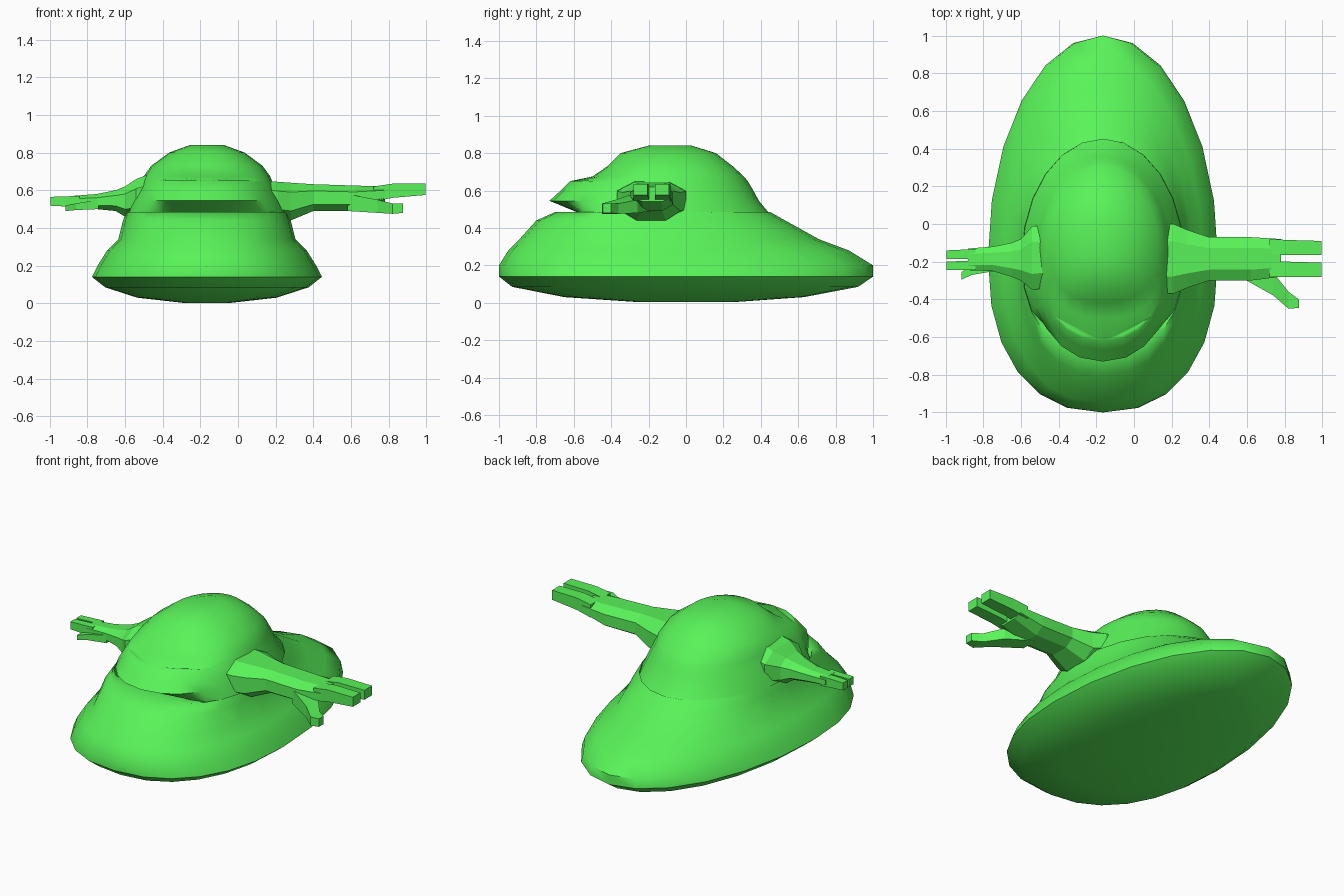
import bpy, bmesh, math
from mathutils import Vector

CX = -0.165  # body centre line
green = bpy.data.materials.new("green")
green.diffuse_color = (0.1, 0.9, 0.1, 1)


def make(name, bm):
    bmesh.ops.recalc_face_normals(bm, faces=bm.faces)
    me = bpy.data.meshes.new(name)
    bm.to_mesh(me)
    bm.free()
    ob = bpy.data.objects.new(name, me)
    bpy.context.collection.objects.link(ob)
    me.materials.append(green)
    return ob


def skin(bm, rings):
    """Bridge rings of points and cap both ends."""
    vs = [[bm.verts.new(p) for p in r] for r in rings]
    n = len(vs[0])
    for a, b in zip(vs, vs[1:]):
        for i in range(n):
            bm.faces.new((a[i], a[(i + 1) % n], b[(i + 1) % n], b[i]))
    bm.faces.new(vs[0])
    bm.faces.new(vs[-1])


def spow(v, e):
    return math.copysign(abs(v) ** e, v)


# Body levels: z, front y, back y, half width, widest y, recess at front middle
levels = [
    (0.003, -0.25, 0.25, 0.13, -0.05, 0),
    (0.03, -0.65, 0.63, 0.37, -0.10, 0),
    (0.085, -0.93, 0.92, 0.54, -0.15, 0),
    (0.14, -1.00, 1.00, 0.61, -0.18, 0),
    (0.20, -1.00, 1.00, 0.58, -0.18, 0),
    (0.28, -0.95, 0.87, 0.53, -0.18, 0),
    (0.34, -0.89, 0.71, 0.47, -0.18, 0),
    (0.44, -0.80, 0.53, 0.445, -0.18, 0),
    (0.485, -0.70, 0.45, 0.43, -0.18, 0),
    (0.472, -0.69, 0.45, 0.428, -0.18, 0.14),
    (0.545, -0.67, 0.39, 0.40, -0.17, -0.06),
    (0.60, -0.65, 0.36, 0.37, -0.15, -0.02),
    (0.65, -0.61, 0.33, 0.345, -0.14, -0.01),
    (0.675, -0.56, 0.31, 0.335, -0.13, 0.06),
    (0.73, -0.45, 0.25, 0.295, -0.11, 0.03),
    (0.80, -0.35, 0.16, 0.20, -0.10, 0),
    (0.84, -0.20, 0.03, 0.09, -0.09, 0),
]


def body_ring(z, yf, yb, hw, yc, rec, n=24):
    pts = []
    for i in range(n):
        a = 2 * math.pi * i / n
        s, c = math.sin(a), math.cos(a)
        e = 2 / 2.3 if c < 0 else 1
        dx = hw * spow(s, e)
        y = yc + spow(c, e) * ((yc - yf) if c < 0 else (yb - yc))
        if c < 0:
            y += rec * max(0, 1 - (dx / 0.36) ** 2)
        pts.append((CX + dx, y, z))
    return pts


bm = bmesh.new()
skin(bm, [body_ring(*l) for l in levels])
body = make("body", bm)

# Slanted eye sockets cut into the face
for side in (-1, 1):
    bm = bmesh.new()
    pts = [(0.004, -0.62, 0.65), (0.23, -0.40, 0.735), (0.28, -0.48, 0.65), (0.22, -0.85, 0.73)]
    v = [bm.verts.new((CX + side * x, y, z)) for x, y, z in pts]
    for f in ((0, 1, 2), (0, 1, 3), (1, 2, 3), (0, 2, 3)):
        bm.faces.new([v[i] for i in f])
    cut = make("eye_cutter", bm)
    cut.hide_render = True
    cut.hide_viewport = True
    m = body.modifiers.new("eye", "BOOLEAN")
    m.operation = "DIFFERENCE"
    m.object = cut

bpy.context.view_layer.objects.active = body
body.select_set(True)
for m in list(body.modifiers):
    bpy.ops.object.modifier_apply(modifier=m.name)
bpy.ops.object.shade_smooth_by_angle(angle=math.radians(50))
for ob in [o for o in bpy.data.objects if o.name.startswith("eye_cutter")]:
    bpy.data.objects.remove(ob)


# Limbs: sections along x given as x, y0, y1, z0, z1; k is the corner bevel
def section(x, y0, y1, z0, z1, k):
    if k == 0:
        return [(x, y0, z0), (x, y1, z0), (x, y1, z1), (x, y0, z1)]
    dy, dz = (y1 - y0) * k, (z1 - z0) * k
    return [(x, y0 + dy, z0), (x, y1 - dy, z0), (x, y1, z0 + dz), (x, y1, z1 - dz),
            (x, y1 - dy, z1), (x, y0 + dy, z1), (x, y0, z1 - dz), (x, y0, z0 + dz)]


def limb(bm, secs, k=0):
    skin(bm, [section(*s, k) for s in secs])


# Long arm with two fingers and thumb
bm = bmesh.new()
limb(bm, [(0.12, -0.37, 0.0, 0.46, 0.65), (0.21, -0.37, 0.0, 0.45, 0.645),
          (0.28, -0.34, -0.03, 0.44, 0.64), (0.40, -0.30, -0.07, 0.49, 0.632),
          (0.62, -0.30, -0.07, 0.49, 0.625), (0.78, -0.28, -0.08, 0.54, 0.62)], 0.25)
for y in (-0.28, -0.165):
    limb(bm, [(0.72, y, y + 0.085, 0.54, 0.62), (0.82, y, y + 0.08, 0.56, 0.635),
              (0.995, y, y + 0.075, 0.575, 0.635)])
limb(bm, [(0.58, -0.29, -0.18, 0.49, 0.58), (0.74, -0.38, -0.26, 0.48, 0.55),
          (0.82, -0.45, -0.36, 0.475, 0.53), (0.875, -0.445, -0.40, 0.48, 0.53)])
make("long_arm", bm)

# Short arm
bm = bmesh.new()
limb(bm, [(-0.47, -0.34, -0.01, 0.46, 0.685), (-0.54, -0.35, -0.01, 0.455, 0.66),
          (-0.60, -0.30, -0.08, 0.46, 0.62), (-0.65, -0.28, -0.10, 0.49, 0.60),
          (-0.75, -0.25, -0.12, 0.50, 0.58), (-0.88, -0.245, -0.13, 0.51, 0.57)], 0.25)
for y in (-0.245, -0.185):
    limb(bm, [(-0.84, y, y + 0.052, 0.51, 0.57), (-0.995, y, y + 0.045, 0.518, 0.565)])
limb(bm, [(-0.74, -0.25, -0.18, 0.50, 0.55), (-0.86, -0.27, -0.22, 0.495, 0.53),
          (-0.915, -0.295, -0.255, 0.49, 0.52)])
make("short_arm", bm)
